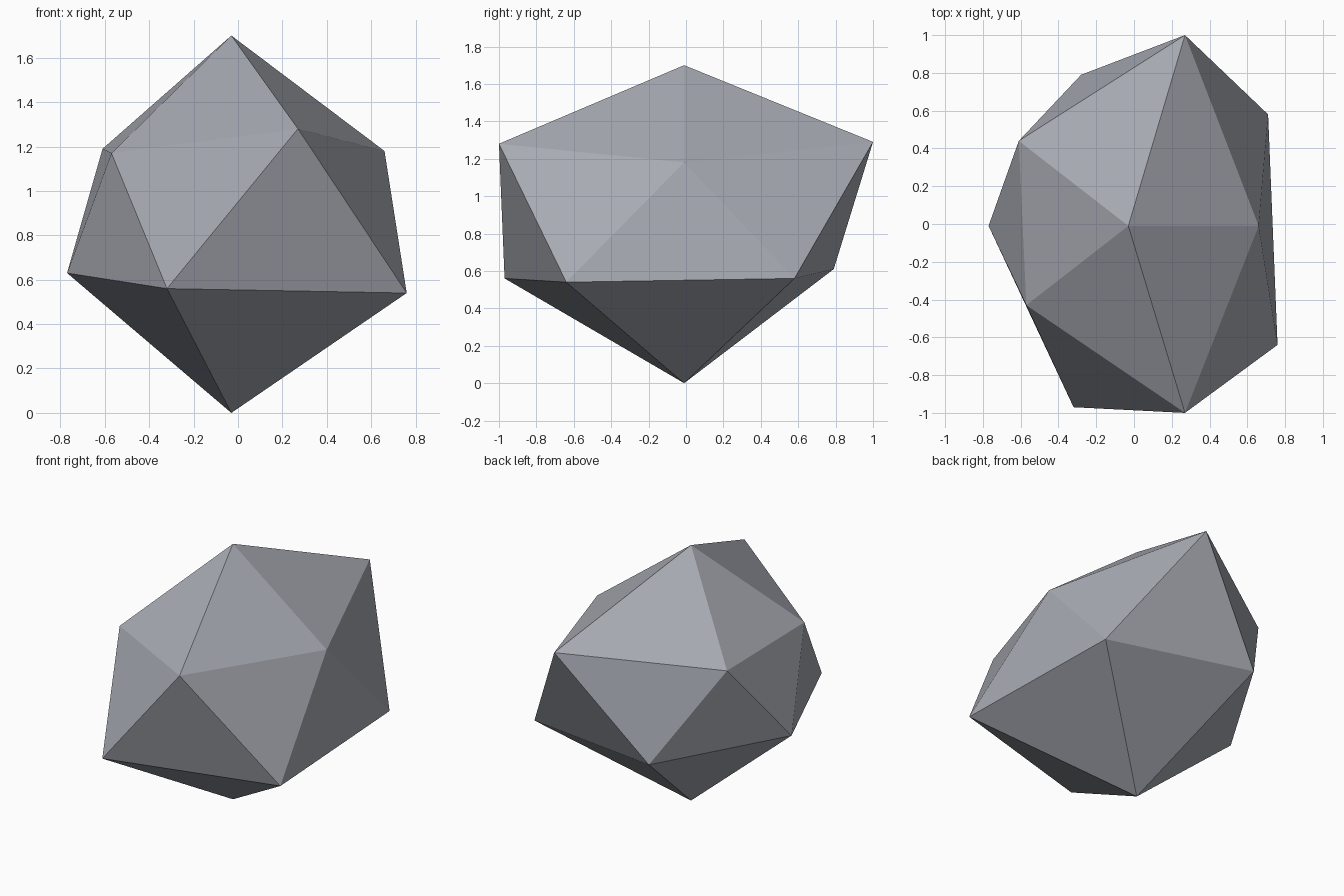
import bpy
import bmesh
from mathutils import Vector

cube = bpy.data.objects.get("Cube")
if cube:
    bpy.data.objects.remove(cube, do_unlink=True)

# Stone colour
stone = bpy.data.materials.new("stone_grey")
stone.use_nodes = True
colour = (0.39, 0.405, 0.45, 1.0)
stone.diffuse_color = colour
bsdf = stone.node_tree.nodes["Principled BSDF"]
bsdf.inputs["Base Color"].default_value = colour
bsdf.inputs["Roughness"].default_value = 0.9

# Corners of the irregular rock: two poles and two rings of five
poles = [(-0.03, -0.01, 1.70), (-0.03, -0.01, 0.0)]
upper_ring = [(0.27, 1.00, 1.29), (-0.61, 0.44, 1.19), (-0.57, -0.43, 1.17),
              (0.27, -1.00, 1.28), (0.66, -0.01, 1.18)]
lower_ring = [(0.71, 0.58, 0.56), (-0.28, 0.79, 0.61), (-0.77, -0.01, 0.63),
              (-0.32, -0.97, 0.56), (0.76, -0.64, 0.54)]
corners = [Vector(c) for c in poles + upper_ring + lower_ring]
centre = (corners[0] + corners[1]) / 2

# Pull each icosahedron vertex to the corner lying in its direction
bm = bmesh.new()
bmesh.ops.create_icosphere(bm, subdivisions=1, radius=1.0)
for vert in bm.verts:
    direction = vert.co.normalized()
    vert.co = max(corners, key=lambda c: (c - centre).normalized().dot(direction))
bmesh.ops.recalc_face_normals(bm, faces=bm.faces)
for face in bm.faces:
    face.smooth = False

mesh = bpy.data.meshes.new("rock")
bm.to_mesh(mesh)
bm.free()
mesh.materials.append(stone)
rock = bpy.data.objects.new("rock", mesh)
bpy.context.collection.objects.link(rock)
